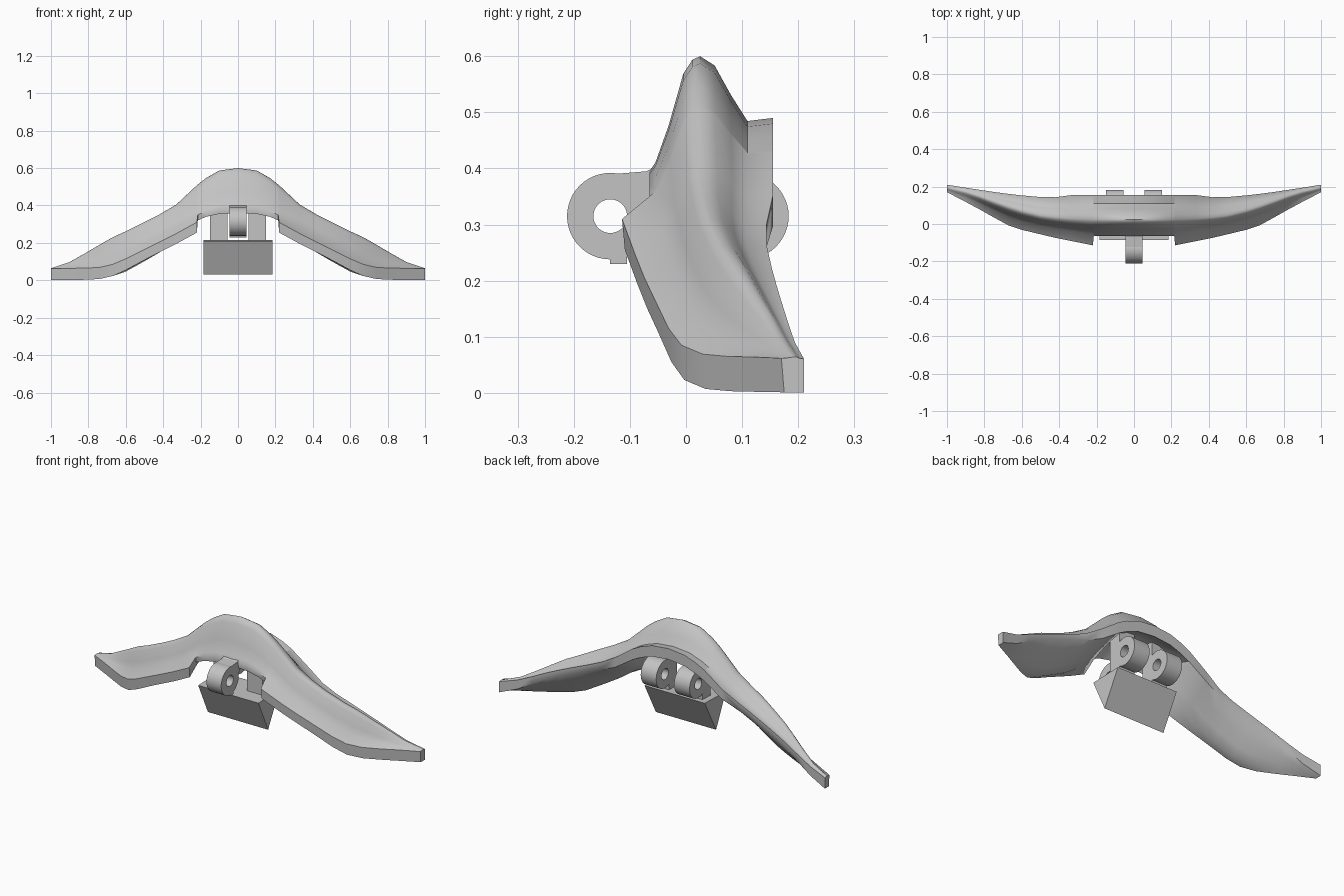
import bpy
import bmesh
from math import cos, sin, tau, radians

default_cube = bpy.data.objects.get("Cube")
if default_cube:
    bpy.data.objects.remove(default_cube, do_unlink=True)

grey = bpy.data.materials.new("plain grey")
grey.use_nodes = True
GREY_COLOUR = (0.55, 0.55, 0.55, 1)
grey.diffuse_color = GREY_COLOUR
grey.node_tree.nodes["Principled BSDF"].inputs["Base Color"].default_value = GREY_COLOUR


def make_object(name, bm):
    """Turn a bmesh into a grey object in the scene."""
    bmesh.ops.recalc_face_normals(bm, faces=bm.faces)
    mesh = bpy.data.meshes.new(name)
    bm.to_mesh(mesh)
    bm.free()
    mesh.materials.append(grey)
    obj = bpy.data.objects.new(name, mesh)
    bpy.context.collection.objects.link(obj)
    return obj


def shade_smooth(obj, degrees):
    bpy.ops.object.select_all(action='DESELECT')
    bpy.context.view_layer.objects.active = obj
    obj.select_set(True)
    bpy.ops.object.shade_smooth_by_angle(angle=radians(degrees))
    obj.select_set(False)


def loft(bm, sections, cap_start=True, cap_end=True):
    """Skin a row of closed sections with quads."""
    rings = [[bm.verts.new(point) for point in section] for section in sections]
    for ring, following in zip(rings, rings[1:]):
        for i in range(len(ring)):
            j = (i + 1) % len(ring)
            bm.faces.new((ring[i], ring[j], following[j], following[i]))
    if cap_start:
        bm.faces.new(rings[0])
    if cap_end:
        bm.faces.new(rings[-1])


def extrude_profile(name, profile, x_min, x_max):
    """Straight bar with a (y, z) outline."""
    bm = bmesh.new()
    loft(bm, [[(x, y, z) for y, z in profile] for x in (x_min, x_max)])
    return make_object(name, bm)


def box(name, x_range, y_range, z_range):
    (y0, y1), (z0, z1) = y_range, z_range
    return extrude_profile(name, [(y0, z0), (y1, z0), (y1, z1), (y0, z1)], *x_range)


def hinge_ring(name, x_range, centre_y, centre_z, outer=0.077, inner=0.03, sides=48):
    """Thick ring with its axis along x."""
    x0, x1 = x_range
    corners = [(x0, outer), (x1, outer), (x1, inner), (x0, inner)]
    bm = bmesh.new()
    sections = []
    for i in range(sides):
        a = tau * i / sides
        sections.append([(x, centre_y + r * cos(a), centre_z + r * sin(a)) for x, r in corners])
    loft(bm, sections + sections[:1], False, False)
    bmesh.ops.remove_doubles(bm, verts=bm.verts, dist=0.00001)
    obj = make_object(name, bm)
    shade_smooth(obj, 30)
    return obj


def blend(a, b, fy, fz):
    return (a[0] + (b[0] - a[0]) * fy, a[1] + (b[1] - a[1]) * fz)


# Arched wing: x, ridge, front lip, back lip (y, z), lip heights, underside arch
STATIONS = [
    (0, (.025, .60), (-.065, .395), (.155, .49), .035, .06, .07),
    (.1, (.025, .587), (-.065, .39), (.155, .48), .035, .06, .07),
    (.17, (.025, .547), (-.065, .37), (.155, .455), .03, .06, .06),
    (.215, (.026, .512), (-.065, .35), (.155, .432), .03, .06, .05),
    (.22, (.026, .508), (-.114, .31), (.155, .43), .055, .06, .02),
    (.33, (.03, .405), (-.092, .25), (.155, .352), .055, .055, -.01),
    (.42, (.037, .352), (-.074, .205), (.143, .298), .055, .04, -.03),
    (.5, (.046, .312), (-.055, .165), (.144, .262), .056, .03, -.04),
    (.6, (.07, .262), (-.031, .115), (.153, .222), .06, .03, -.045),
    (.67, (.092, .23), (-.008, .085), (.161, .193), .062, .03, -.035),
    (.74, (.116, .19), (.03, .069), (.17, .163), .062, .035, -.02),
    (.82, (.146, .143), (.075, .065), (.182, .125), .062, .04, 0),
    (.9, (.172, .098), (.118, .064), (.194, .09), .062, .05, 0),
    (1, (.195, .064), (.17, .062), (.21, .061), .061, .06, 0),
]
NOTCH_EDGE = .218
# The notch cuts the front ledge away, leaving the same steep face above it
NOTCH_FACE = ((.12, .08), (.38, .4), (.67, .85), (.85, .97))
LEDGE_FACE = ((.43, .25), (.6, .51), (.79, .88), (.9, .975))


def wing_section(x, ridge, front, back, front_lip, back_lip, arch):
    front_base = (front[0] + 0.005, front[1] - front_lip)
    back_base = (back[0], back[1] - back_lip)
    face = NOTCH_FACE if x < NOTCH_EDGE else LEDGE_FACE
    outline = [front_base, front]
    outline += [blend(front, ridge, *f) for f in face]
    outline.append(ridge)
    outline += [blend(ridge, back, *f) for f in ((.2, .15), (.42, .62), (.65, 1.05))]
    outline += [back, back_base]
    for f, lift in ((.75, .6), (.5, 1), (.25, .95)):
        y, z = blend(front_base, back_base, f, f)
        outline.append((y, max(z + arch * lift, 0)))
    return [(x, y, z) for y, z in outline]


bm = bmesh.new()
loft(bm, [wing_section(*station) for station in STATIONS], cap_start=False)
wing = make_object("arched_wing", bm)
mirror = wing.modifiers.new("mirror", 'MIRROR')
mirror.use_clip = True
shade_smooth(wing, 48)

# Front hinge with the neck that joins it to the arch
FRONT_X = (-.045, .045)
hinge_ring("front_hinge", FRONT_X, -.135, .315)
extrude_profile("front_hinge_neck",
                [(-.1, .32), (-.07, .32), (-.02, .37), (-.02, .42), (-.07, .395), (-.13, .39)],
                *FRONT_X)
box("front_hinge_stop", FRONT_X, (-.135, -.105), (.23, .255))

# Pair of back hinges with their supports
for side, sign in (("left", 1), ("right", -1)):
    span = sorted((sign * .055, sign * .15))
    hinge_ring(side + "_back_hinge", span, .106, .315)
    box(side + "_back_hinge_support", span, (.0, .07), (.2, .47))

# Wedge hanging below the hinges
extrude_profile("lower_wedge", [(-.085, .21), (.1, .215), (0, .03)], -.185, .185)
